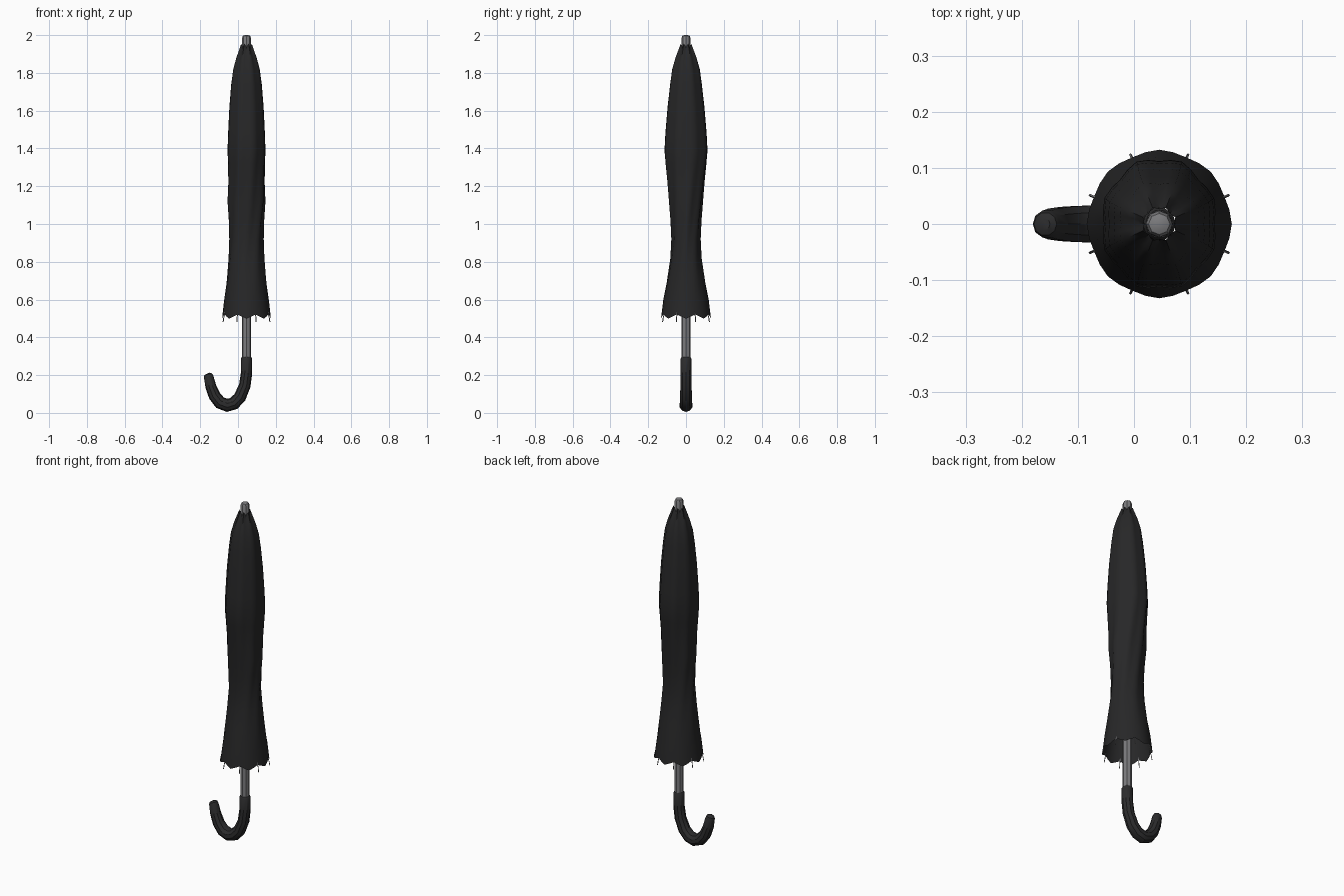
import bpy, bmesh, math
from mathutils import Vector

if "Cube" in bpy.data.objects:
    bpy.data.objects.remove(bpy.data.objects["Cube"])

AXIS = 0.045      # x of the shaft
RIBS = 8
SIDES = 32        # canopy vertices per ring


def material(name, value):
    m = bpy.data.materials.new(name)
    m.diffuse_color = (value, value, value * 1.04, 1)
    m.use_nodes = True
    m.node_tree.nodes["Principled BSDF"].inputs["Base Color"].default_value = m.diffuse_color
    return m


def loft(name, rings, mat, caps=True, angle=35):
    """Skin a list of equally sized vertex rings."""
    bm = bmesh.new()
    vs = [[bm.verts.new(p) for p in r] for r in rings]
    n = len(rings[0])
    for a, b in zip(vs, vs[1:]):
        for i in range(n):
            j = (i + 1) % n
            bm.faces.new((a[i], a[j], b[j], b[i]))
    if caps:
        bm.faces.new(vs[0][::-1])
        bm.faces.new(vs[-1])
        bmesh.ops.recalc_face_normals(bm, faces=bm.faces)
    me = bpy.data.meshes.new(name)
    bm.to_mesh(me)
    bm.free()
    ob = bpy.data.objects.new(name, me)
    bpy.context.collection.objects.link(ob)
    me.materials.append(mat)
    bpy.ops.object.select_all(action='DESELECT')
    ob.select_set(True)
    bpy.context.view_layer.objects.active = ob
    bpy.ops.object.shade_smooth_by_angle(angle=math.radians(angle))
    return ob


def tube(name, path, mat, n=8):
    """Sweep a circle along (x, z, radius) points in the xz plane."""
    pts = [Vector((x, 0, z)) for x, z, r in path]
    rings = []
    for k, p in enumerate(pts):
        t = (pts[min(k + 1, len(pts) - 1)] - pts[max(k - 1, 0)]).normalized()
        side = Vector((0, 1, 0))
        nrm = side.cross(t)
        r = path[k][2]
        rings.append([p + r * (math.cos(a) * nrm + math.sin(a) * side)
                      for a in (2 * math.pi * i / n for i in range(n))])
    return loft(name, rings, mat)


fabric = material("black_fabric", 0.02)
grip = material("black_grip", 0.025)
metal = material("grey_metal", 0.2)

# Shaft and rounded top ferrule
tube("shaft", [(AXIS, 0.27, 0.025), (AXIS, 1.9, 0.025)], metal)
tube("ferrule", [(AXIS, 1.88, 0.025), (AXIS, 1.985, 0.024),
                 (AXIS, 1.996, 0.019), (AXIS, 2.0, 0.010)], metal)

# Hooked handle
tube("handle", [(AXIS, 0.295, 0.025), (AXIS, 0.288, 0.030), (AXIS, 0.21, 0.030),
                (0.036, 0.145, 0.031), (0.010, 0.083, 0.033), (-0.022, 0.050, 0.034),
                (-0.057, 0.040, 0.035), (-0.095, 0.054, 0.034), (-0.124, 0.090, 0.032),
                (-0.144, 0.140, 0.029), (-0.156, 0.194, 0.025), (-0.158, 0.204, 0.021),
                (-0.160, 0.209, 0.011)], grip, n=10)

# Furled canopy: z, x radius, y radius, fold depth, twist in degrees
PROFILE = [(0.51, 0.127, 0.130, 0.03, 0), (0.60, 0.116, 0.118, 0.03, 2),
           (0.72, 0.103, 0.098, 0.04, 6), (0.82, 0.094, 0.082, 0.05, 12),
           (0.92, 0.088, 0.075, 0.07, 20), (1.02, 0.091, 0.080, 0.08, 28),
           (1.12, 0.098, 0.088, 0.08, 34), (1.22, 0.095, 0.097, 0.07, 38),
           (1.32, 0.099, 0.109, 0.06, 42), (1.39, 0.103, 0.117, 0.05, 45),
           (1.48, 0.100, 0.112, 0.05, 45), (1.62, 0.093, 0.100, 0.05, 45),
           (1.74, 0.083, 0.086, 0.05, 45), (1.82, 0.072, 0.075, 0.07, 45),
           (1.88, 0.055, 0.057, 0.10, 45), (1.92, 0.040, 0.041, 0.14, 45),
           (1.945, 0.029, 0.029, 0.12, 45)]


def canopy_ring(k):
    z, rx, ry, depth, twist = PROFILE[k]
    ring = []
    for i in range(SIDES):
        a = 2 * math.pi * i / SIDES
        # wave is 1 on each rib and -1 in the middle of a panel
        wave = math.cos(RIBS * (a - math.radians(22.5 + twist)))
        f = 1 + depth * (wave - 0.2) * (-0.5 if k < 2 else 0.7)
        hem = 0.011 * wave if k == 0 else 0
        zz = z + hem + (0.008 * wave if k == len(PROFILE) - 1 else 0)
        ring.append((AXIS + rx * f * math.cos(a), ry * f * math.sin(a), zz))
    return ring


loft("canopy", [canopy_ring(k) for k in range(len(PROFILE))], fabric,
     caps=False, angle=50)

# Rib tips hanging from the hem
for k in range(RIBS):
    a = math.radians(22.5 + 45 * k)
    rings = []
    for z, r in ((0.535, 0.122), (0.505, 0.130), (0.482, 0.134)):
        c = Vector((AXIS + r * math.cos(a), r * math.sin(a), z))
        rings.append([c + 0.0025 * Vector((math.cos(b), math.sin(b), 0))
                      for b in (math.pi / 2 * i for i in range(4))])
    loft(f"rib_tip_{k + 1}", rings, metal)
